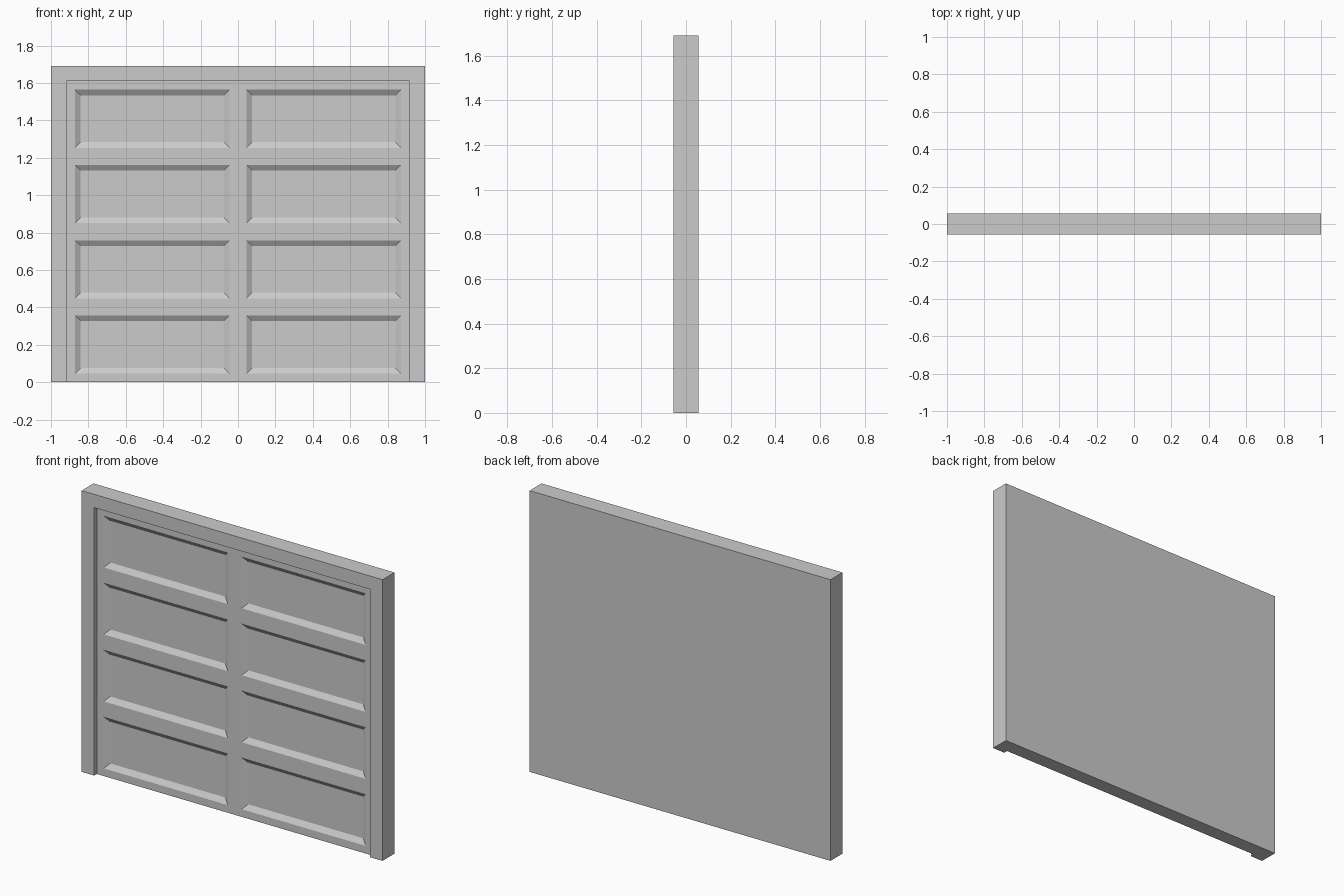
import bpy, bmesh
from mathutils import Vector

if "Cube" in bpy.data.objects:
    bpy.data.objects.remove(bpy.data.objects["Cube"])

HEIGHT, DEPTH = 1.69, 0.113
OPEN_X, OPEN_Z = 0.917, 1.61        # door opening inside the frame
REVEAL = 0.025                      # how far the frame stands proud of the door
MARGIN, BEVEL, RECESS = 0.046, 0.03, 0.02
ROWS = 4
front = -DEPTH / 2
door_y = front + REVEAL

# Grid lines shared by frame, rails and panels
half = [MARGIN, OPEN_X - MARGIN, OPEN_X, 1.0]
xs = [-x for x in reversed(half)] + half
pitch = OPEN_Z / ROWS
zs = [0.0]
for r in range(ROWS):
    zs += [r * pitch + MARGIN, (r + 1) * pitch - MARGIN]
zs += [OPEN_Z, HEIGHT]

bm = bmesh.new()
grid = [[bm.verts.new((x, door_y, z)) for x in xs] for z in zs]
frame, panels = [], []
for j in range(len(zs) - 1):
    for i in range(len(xs) - 1):
        f = bm.faces.new((grid[j][i], grid[j][i + 1], grid[j + 1][i + 1], grid[j + 1][i]))
        if i in (0, len(xs) - 2) or j == len(zs) - 2:
            frame.append(f)
        elif i in (2 - 1, 5) or i in (1, 3, 5):
            pass
        elif j % 2 == 1:
            panels.append(f)
bm.normal_update()

# Body: sides and back behind the front grid
rim = [e for e in bm.edges if e.is_boundary]
ext = bmesh.ops.extrude_edge_only(bm, edges=rim)["geom"]
bmesh.ops.translate(bm, vec=Vector((0, DEPTH - REVEAL, 0)),
                    verts=[g for g in ext if isinstance(g, bmesh.types.BMVert)])
bmesh.ops.contextual_create(bm, geom=[e for e in bm.edges if e.is_boundary])
bmesh.ops.recalc_face_normals(bm, faces=bm.faces[:])

# Recessed panels with sloping borders
bmesh.ops.inset_individual(bm, faces=panels, thickness=BEVEL, depth=-RECESS,
                           use_even_offset=True)

# Raised surrounding frame
ext = bmesh.ops.extrude_face_region(bm, geom=frame)["geom"]
bmesh.ops.translate(bm, vec=Vector((0, -REVEAL, 0)),
                    verts=[g for g in ext if isinstance(g, bmesh.types.BMVert)])
bmesh.ops.delete(bm, geom=[f for f in frame if f.is_valid], context='FACES')
bmesh.ops.recalc_face_normals(bm, faces=bm.faces[:])

mesh = bpy.data.meshes.new("panelled_door")
bm.to_mesh(mesh)
bm.free()
door = bpy.data.objects.new("panelled_door", mesh)
bpy.context.collection.objects.link(door)
